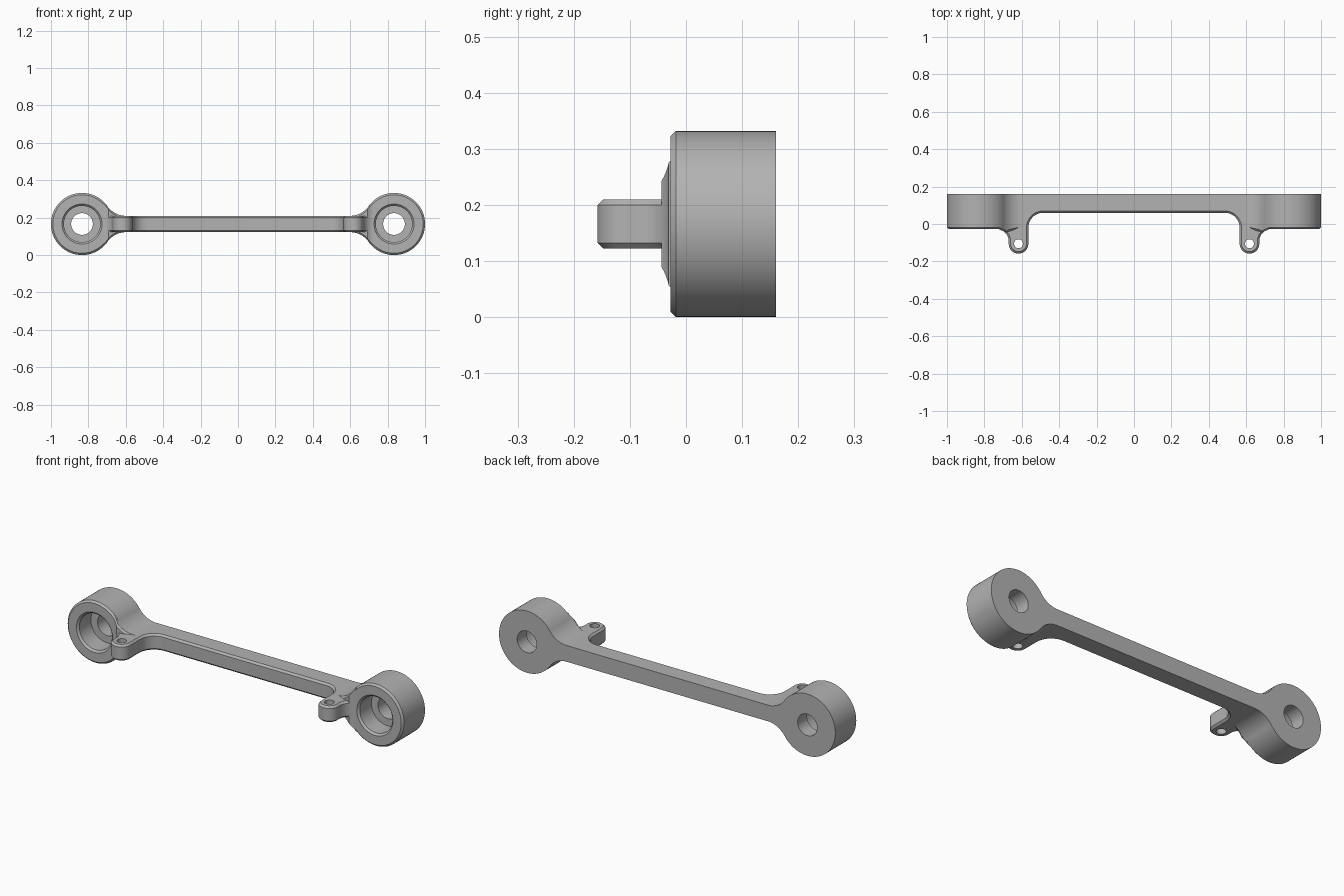
import bpy, bmesh
from math import sin, cos, pi, radians, sqrt

if "Cube" in bpy.data.objects:
    bpy.data.objects.remove(bpy.data.objects["Cube"], do_unlink=True)

MID = 0.166       # height of the centre line
BACK = 0.16       # flat rear face
FRONT = -0.028    # front face of the bosses
BOSS_X, BOSS_R = 0.834, 0.166
BAR_H = 0.0435    # half height of the bar
CH = 0.01         # chamfer size

grey = bpy.data.materials.new("plain_grey")
grey.use_nodes = True
grey.diffuse_color = (0.45, 0.45, 0.45, 1)
grey.node_tree.nodes["Principled BSDF"].inputs["Base Color"].default_value = (0.45, 0.45, 0.45, 1)


def make_object(name, bm):
    bmesh.ops.recalc_face_normals(bm, faces=bm.faces)
    mesh = bpy.data.meshes.new(name)
    bm.to_mesh(mesh)
    bm.free()
    mesh.materials.append(grey)
    obj = bpy.data.objects.new(name, mesh)
    bpy.context.collection.objects.link(obj)
    return obj


def activate(obj):
    bpy.ops.object.select_all(action="DESELECT")
    obj.select_set(True)
    bpy.context.view_layer.objects.active = obj


def finish(obj):
    """Mirror to the other end and shade."""
    activate(obj)
    mod = obj.modifiers.new("mirror", "MIRROR")
    mod.use_clip = True
    bpy.ops.object.modifier_apply(modifier=mod.name)
    bpy.ops.object.shade_smooth_by_angle(angle=radians(30))


def loft(bm, rings, closed):
    """Join rings of vertices with quads."""
    n = len(rings[0])
    pairs = list(zip(rings, rings[1:])) + ([(rings[-1], rings[0])] if closed else [])
    for a, b in pairs:
        for i in range(n):
            j = (i + 1) % n
            bm.faces.new((a[i], a[j], b[j], b[i]))


# End bosses: turned rings with a chamfered counterbore
profile = [(BOSS_R, BACK), (BOSS_R, FRONT + CH), (BOSS_R - CH, FRONT), (0.107, FRONT),
           (0.097, FRONT + CH), (0.097, 0.08), (0.058, 0.08), (0.058, BACK)]
bm = bmesh.new()
SEG = 96
rings = []
for k in range(SEG):
    a = 2 * pi * k / SEG
    rings.append([bm.verts.new((BOSS_X + r * cos(a), y, MID + r * sin(a))) for r, y in profile])
loft(bm, rings, True)
finish(make_object("end_bosses", bm))

# Bar: sections along x that flare into the bosses
FLARE_X, FLARE_R = 0.6, 0.119


def half_height(x):
    if x < FLARE_X:
        return BAR_H
    if x < 0.698:
        return BAR_H + FLARE_R - sqrt(FLARE_R ** 2 - (x - FLARE_X) ** 2)
    return sqrt((BOSS_R - 0.0005) ** 2 - (BOSS_X - x) ** 2)


def web_point(deg):
    """Rounded corner between the lug and the boss."""
    t = radians(deg)
    return 0.73 - 0.06 * cos(t), -0.09 + 0.06 * sin(t)


path = [(0, 0.06, 0, 1)]
for k in range(13):
    t = pi / 2 * k / 12
    path.append((0.485 + 0.08 * sin(t), -0.02 + 0.08 * cos(t), sin(t), cos(t)))
for k in range(7):
    path.append((0.59 + 0.015 * k, FRONT - 0.014 * max(0, k - 2) / 4, 0, 1))
for deg in (50, 56, 62, 68, 74, 80):
    path.append((*web_point(deg), 0, 1))

bm = bmesh.new()
rings = []
for x, y, nx, ny in path:
    xi, yi = x + CH * nx, y + CH * ny
    h, hf = half_height(xi), half_height(x) - CH
    section = [(xi, BACK, h), (xi, yi, h), (x, y, hf), (x, y, -hf), (xi, yi, -h), (xi, BACK, -h)]
    rings.append([bm.verts.new((px, py, MID + pz)) for px, py, pz in section])
loft(bm, rings, False)
bm.faces.new(rings[-1])
finish(make_object("connecting_bar", bm))

# Lugs: flat rounded tabs with a vertical pin hole
LUG_X, LUG_Y, LUG_R = 0.6175, -0.1055, 0.0525
outline = [(LUG_X - LUG_R, 0.02)]
for k in range(25):
    a = pi + pi * k / 24
    outline.append((LUG_X + LUG_R * cos(a), LUG_Y + LUG_R * sin(a)))
outline += [web_point(d) for d in range(0, 76, 5)]
outline.append((web_point(75)[0], 0.02))
bm = bmesh.new()
face = bm.faces.new([bm.verts.new((x, y, MID - BAR_H)) for x, y in outline])
ext = bmesh.ops.extrude_face_region(bm, geom=[face], use_keep_orig=True)
top = [v for v in ext["geom"] if isinstance(v, bmesh.types.BMVert)]
bmesh.ops.translate(bm, verts=top, vec=(0, 0, 2 * BAR_H))
bmesh.ops.recalc_face_normals(bm, faces=bm.faces)
rim = [e for e in bm.edges if abs(e.verts[0].co.z - e.verts[1].co.z) < 1e-5]
bmesh.ops.bevel(bm, geom=rim, offset=CH, segments=1, affect="EDGES")
lugs = make_object("pin_lugs", bm)

bm = bmesh.new()
bmesh.ops.create_cone(bm, cap_ends=True, segments=32, radius1=0.024, radius2=0.024, depth=0.3)
bmesh.ops.translate(bm, verts=bm.verts, vec=(LUG_X, LUG_Y, MID))
cutter = make_object("pin_hole_cutter", bm)
cutter.hide_render = True
activate(lugs)
cut = lugs.modifiers.new("pin_hole", "BOOLEAN")
cut.operation, cut.solver, cut.object = "DIFFERENCE", "EXACT", cutter
bpy.ops.object.modifier_apply(modifier=cut.name)
bpy.data.objects.remove(cutter, do_unlink=True)
finish(lugs)
